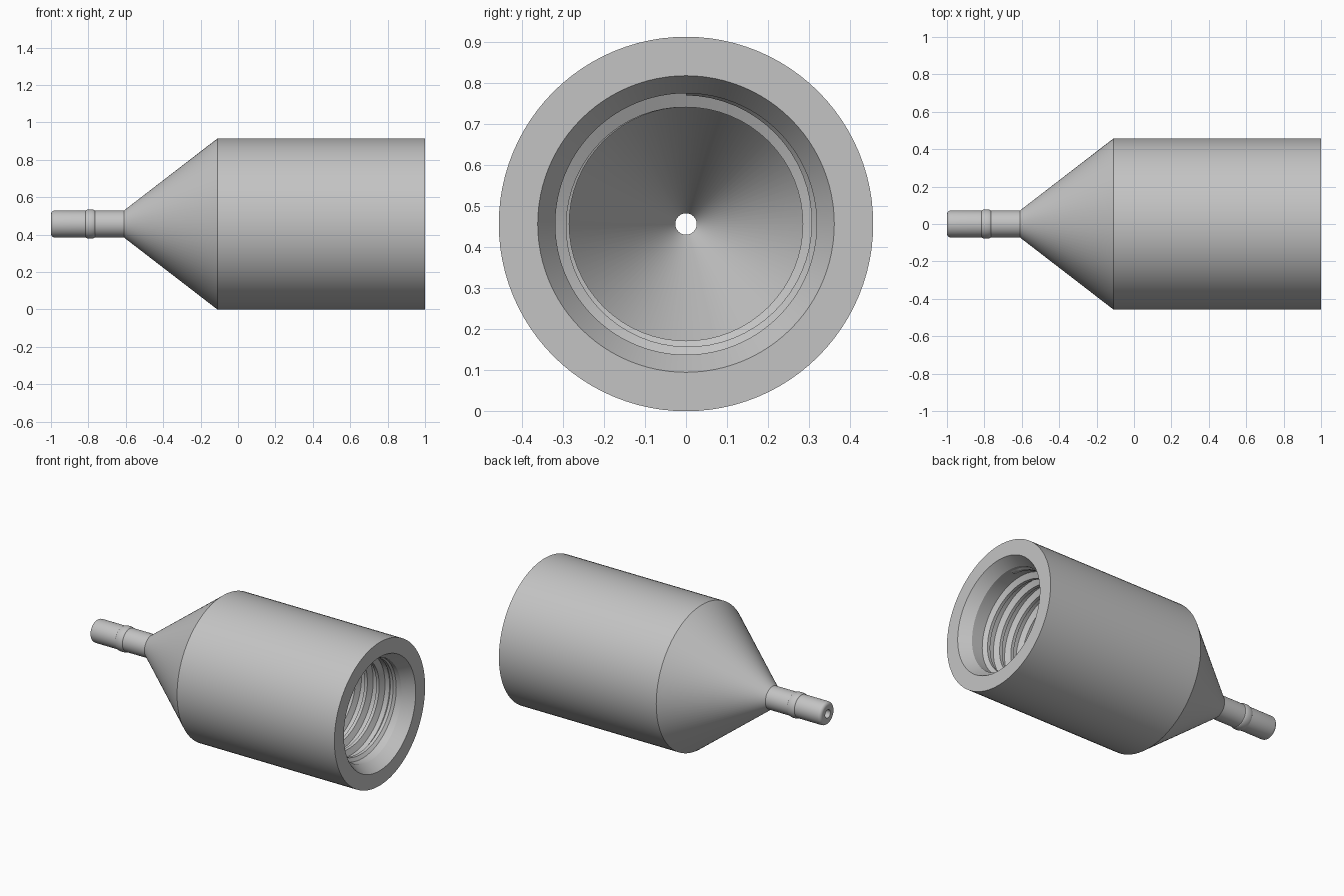
import bpy, bmesh, math

if "Cube" in bpy.data.objects:
    bpy.data.objects.remove(bpy.data.objects["Cube"])

CZ = 0.457          # height of the long axis
SEG = 96

grey = bpy.data.materials.new("plain grey")
grey.diffuse_color = (0.55, 0.55, 0.55, 1)
grey.use_nodes = True
grey.node_tree.nodes["Principled BSDF"].inputs["Base Color"].default_value = grey.diffuse_color


def finish(name, bm, angle):
    bmesh.ops.recalc_face_normals(bm, faces=bm.faces)
    mesh = bpy.data.meshes.new(name)
    bm.to_mesh(mesh)
    bm.free()
    mesh.materials.append(grey)
    obj = bpy.data.objects.new(name, mesh)
    bpy.context.collection.objects.link(obj)
    bpy.ops.object.select_all(action='DESELECT')
    obj.select_set(True)
    bpy.context.view_layer.objects.active = obj
    bpy.ops.object.shade_smooth_by_angle(angle=math.radians(angle))
    return obj


def point(x, r, a):
    return (x, r * math.sin(a), CZ + r * math.cos(a))


def bridge(bm, rings, closed_rows):
    n = len(rings[0])
    pairs = list(zip(rings, rings[1:]))
    if closed_rows:
        pairs.append((rings[-1], rings[0]))
    for a, b in pairs:
        for j in range(n):
            k = (j + 1) % n
            bm.faces.new((a[j], a[k], b[k], b[j]))


# Body: closed wall profile (x, radius) turned around the long axis
fillet = [(-0.98 - 0.02 * math.cos(t), 0.052 + 0.02 * math.sin(t))
          for t in (i * math.pi / 10 for i in range(6))]
bead = [(-0.79 - 0.025 * math.cos(t), 0.072 + 0.006 * math.sin(t))
        for t in (i * math.pi / 8 for i in range(9))]
outside = fillet + bead + [(-0.61, 0.072), (-0.11, 0.457), (1.0, 0.457)]
inside = [(1.0, 0.362), (0.93, 0.319), (-0.11, 0.319), (-0.61, 0.026), (-1.0, 0.026)]
bm = bmesh.new()
rings = [[bm.verts.new(point(x, r, math.tau * j / SEG)) for j in range(SEG)]
         for x, r in outside + inside]
bridge(bm, rings, True)
finish("threaded_nozzle_body", bm, 25)

# Internal thread: helical ridge that rises over its first turn
PITCH, TURNS, STEPS = 0.083, 11, 64
bm = bmesh.new()
rings = []
for i in range(TURNS * STEPS + 1):
    turn = i / STEPS
    x = 0.89 - PITCH * turn
    crest = 0.314 - 0.029 * min(1, turn)
    section = [(-0.03, 0.325), (-0.01, crest), (0.01, crest), (0.03, 0.325)]
    rings.append([bm.verts.new(point(x + dx, r, math.tau * turn)) for dx, r in section])
bridge(bm, rings, False)
bm.faces.new(rings[0])
bm.faces.new(rings[-1][::-1])
finish("internal_thread", bm, 30)
